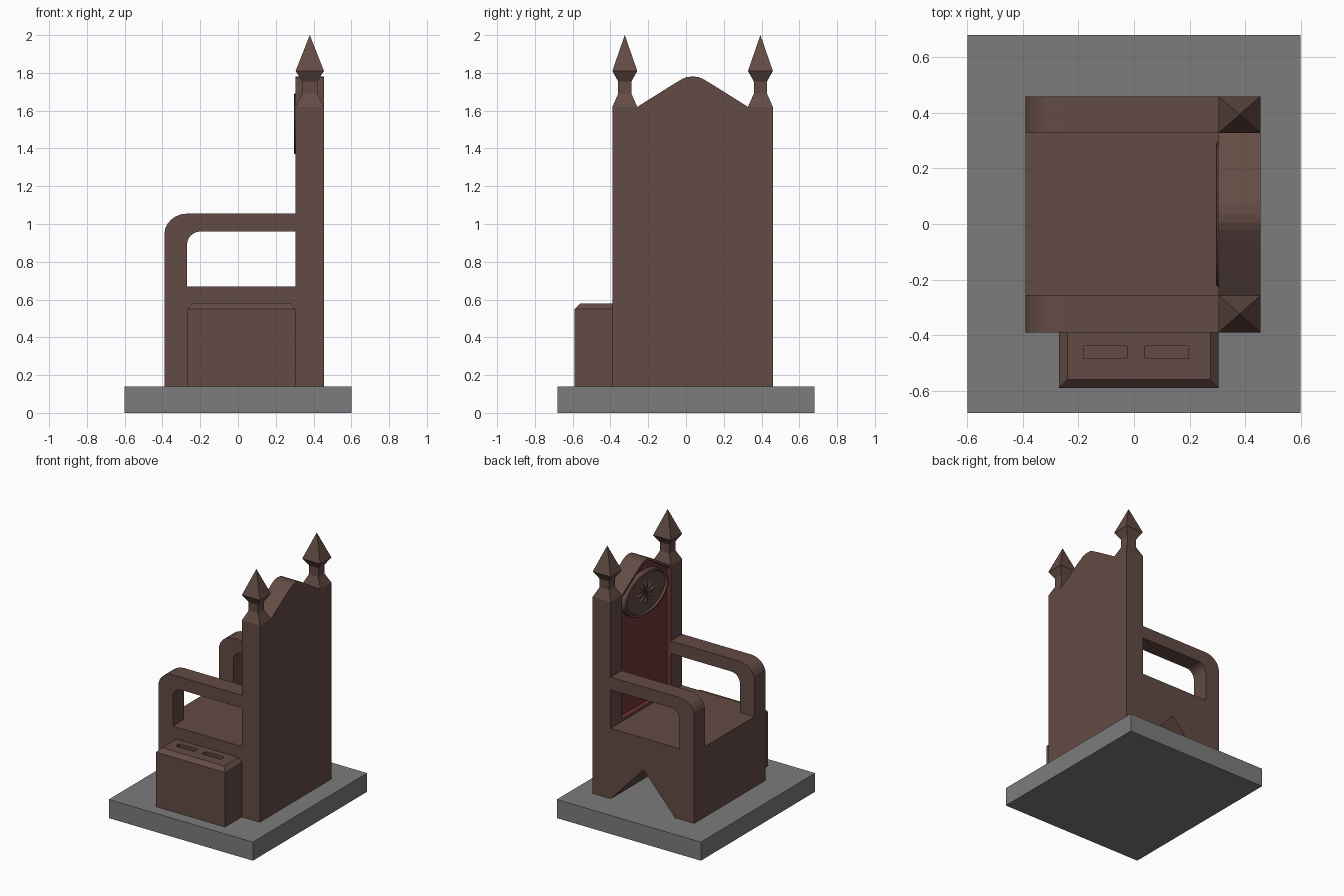
import bpy, bmesh, math
from mathutils import Vector

if "Cube" in bpy.data.objects:
    bpy.data.objects.remove(bpy.data.objects["Cube"])


def material(name, rgb):
    m = bpy.data.materials.new(name)
    m.diffuse_color = (*rgb, 1)
    m.use_nodes = True
    m.node_tree.nodes["Principled BSDF"].inputs["Base Color"].default_value = m.diffuse_color
    return m


WOOD = material("brown wood", (0.125, 0.070, 0.058))
RED = material("dark red cloth", (0.17, 0.035, 0.036))
STONE = material("grey stone", (0.20, 0.20, 0.20))
CY = 0.035  # chair centre line in y


def finish(bm, name, mats):
    bmesh.ops.recalc_face_normals(bm, faces=bm.faces)
    me = bpy.data.meshes.new(name)
    bm.to_mesh(me)
    bm.free()
    for m in mats:
        me.materials.append(m)
    ob = bpy.data.objects.new(name, me)
    bpy.context.collection.objects.link(ob)
    return ob


def loft(rings, name, mats, index=0):
    """Skin closed rings of equal size and cap both ends."""
    bm = bmesh.new()
    vs = [[bm.verts.new(p) for p in r] for r in rings]
    n = len(vs[0])
    for a, b in zip(vs, vs[1:]):
        for i in range(n):
            bm.faces.new((a[i], a[(i + 1) % n], b[(i + 1) % n], b[i]))
    bm.faces.new(vs[0])
    bm.faces.new(vs[-1])
    for f in bm.faces:
        f.material_index = index
    return finish(bm, name, mats)


def box(name, x0, x1, y0, y1, z0, z1, mats):
    ring = lambda z: [(x0, y0, z), (x1, y0, z), (x1, y1, z), (x0, y1, z)]
    return loft([ring(z0), ring(z1)], name, mats)


def extrude_y(pts, y0, y1, name, mats):
    return loft([[(x, y, z) for x, z in pts] for y in (y0, y1)], name, mats)


def extrude_x(pts, x0, x1, name, mats, index=0):
    return loft([[(x, y, z) for y, z in pts] for x in (x0, x1)], name, mats, index)


def cut(ob, cutter):
    mod = ob.modifiers.new("cut", 'BOOLEAN')
    mod.operation = 'DIFFERENCE'
    mod.solver = 'EXACT'
    mod.object = cutter
    bpy.context.view_layer.objects.active = ob
    bpy.ops.object.modifier_apply(modifier=mod.name)
    bpy.data.objects.remove(cutter)


def arc(cx, cz, rx, rz, a0, a1, n=6):
    return [(cx + rx * math.cos(math.radians(a0 + (a1 - a0) * i / n)),
             cz + rz * math.sin(math.radians(a0 + (a1 - a0) * i / n))) for i in range(n + 1)]


# stone base
box("base", -0.6, 0.6, -0.68, 0.68, 0, 0.14, [STONE])

# seat block with the triangular opening underneath
extrude_y([(-0.39, 0.14), (-0.23, 0.14), (0.03, 0.43), (0.305, 0.14), (0.305, 0.67), (-0.39, 0.67)],
          -0.39, 0.46, "seat", [WOOD])

# armrests with rounded front corners
arm = ([(-0.39, 0.67)] + arc(-0.27, 0.945, 0.12, 0.11, 180, 90)
       + [(0.305, 1.055), (0.305, 0.96)] + arc(-0.20, 0.89, 0.07, 0.07, 90, 180) + [(-0.27, 0.67)])
for side, y0, y1 in (("left", 0.33, 0.46), ("right", -0.39, -0.255)):
    extrude_y(arm, y0, y1, side + "_armrest", [WOOD])

# backrest with curved crest
crest = [(0.293, 1.62), (0.11, 1.735), (0.085, 1.75), (0.055, 1.768), (0.03, 1.778), (0, 1.781)]
half_l = [(CY + y, z) for y, z in crest]
half_r = [(CY - y, z) for y, z in reversed(crest[:-1])]
back = extrude_x([(-0.39, 0.14), (0.46, 0.14), (0.46, 1.62)] + half_l + half_r + [(-0.39, 1.62)],
                 0.305, 0.455, "backrest", [WOOD, RED])

# red recess in the front of the backrest
recess = ([(CY - 0.29, 0.69), (CY + 0.29, 0.69)]
          + [(CY + (y - CY) * 0.99, z - 0.02) for y, z in half_l + half_r])
cut(back, extrude_x(recess, 0.25, 0.337, "recess_cutter", [WOOD, RED], 1))

# finials on the posts
for side, y0, y1 in (("left", 0.328, 0.46), ("right", -0.39, -0.258)):
    cx, cy, hx, hy = 0.38, (y0 + y1) / 2, 0.075, (y1 - y0) / 2
    loft([[(cx + sx * hx * s, cy + sy * hy * s, z) for sx, sy in ((-1, -1), (1, -1), (1, 1), (-1, 1))]
          for z, s in ((1.62, 1), (1.69, 0.53), (1.755, 0.53), (1.81, 1), (2.0, 0.004))],
         side + "_finial", [WOOD])

# oval medallion with raised rim
N = 40
loft([[(x, CY + 0.26 * r * math.cos(2 * math.pi * i / N), 1.53 + 0.16 * r * math.sin(2 * math.pi * i / N))
       for i in range(N)]
      for r, x in ((1, 0.338), (1, 0.299), (0.97, 0.296), (0.91, 0.296), (0.88, 0.31))],
     "medallion", [WOOD])

# carved rosette on the medallion
bm = bmesh.new()
for k in range(8):
    a = math.radians(45 * k + 90)
    length = 0.115 if k % 2 == 0 else 0.095
    place = lambda x, r, w: bm.verts.new((x, CY + 1.2 * (r * math.cos(a) - w * math.sin(a)),
                                          1.53 + r * math.sin(a) + w * math.cos(a)))
    rim = [place(0.311, 0, 0), place(0.311, length * 0.6, 0.02),
           place(0.311, length, 0), place(0.311, length * 0.6, -0.02)]
    top = place(0.297, length * 0.5, 0)
    for i in range(4):
        bm.faces.new((rim[i], rim[(i + 1) % 4], top))
    bm.faces.new(rim[::-1])
finish(bm, "rosette", [WOOD])

# side box with chamfered top
ring = lambda c, z: [(-0.27 + c, -0.59 + c, z), (0.305 - c, -0.59 + c, z), (0.305 - c, -0.39, z), (-0.27 + c, -0.39, z)]
side_box = loft([ring(0, 0.14), ring(0, 0.55), ring(0.03, 0.58)], "side_box", [WOOD])

# two slots in its top
for x0, x1 in ((-0.18, -0.025), (0.04, 0.195)):
    cut(side_box, box("slot_cutter", x0, x1, -0.485, -0.44, 0.56, 0.65, [WOOD]))
